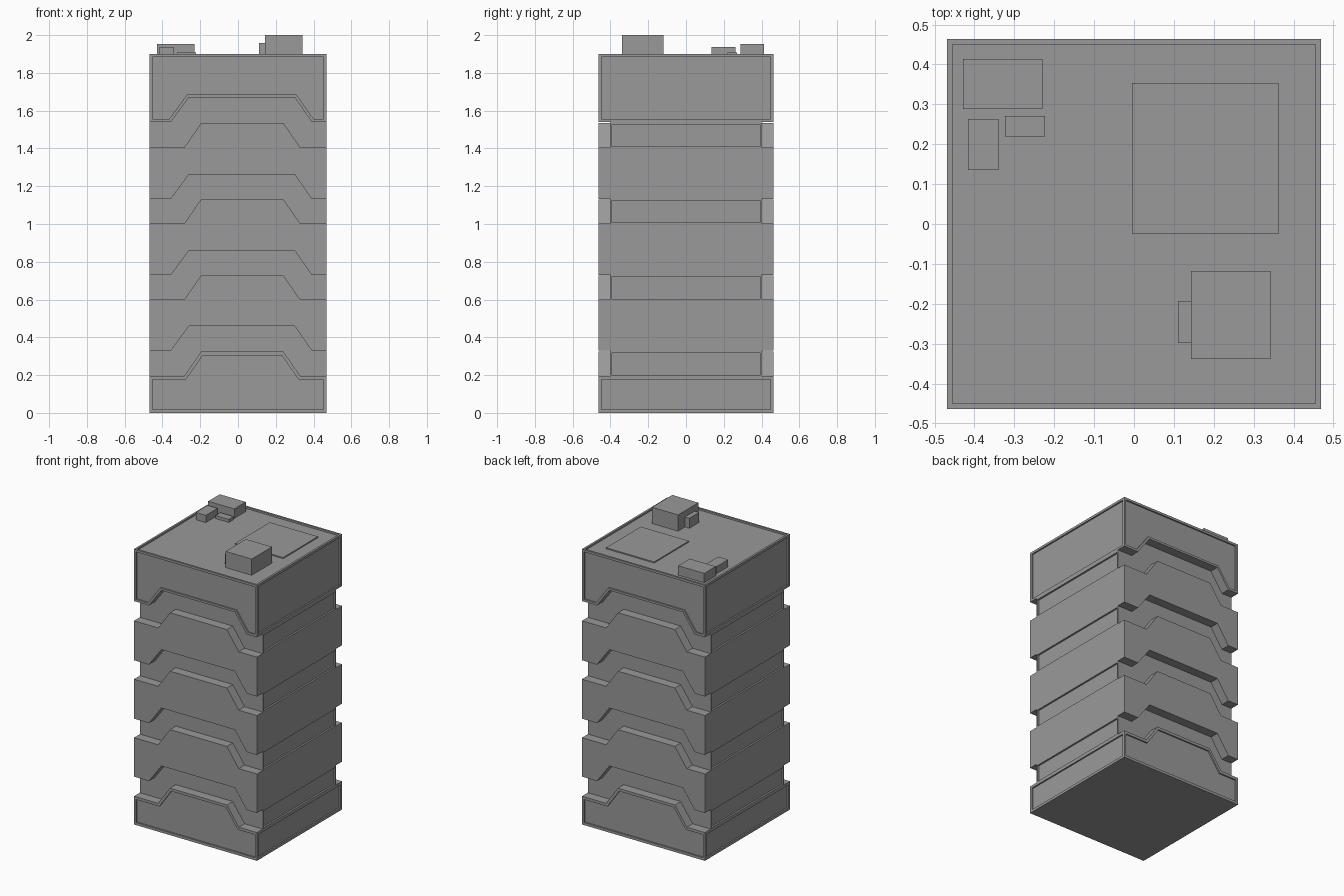
import bpy, bmesh
from mathutils import Matrix

if "Cube" in bpy.data.objects:
    bpy.data.objects.remove(bpy.data.objects["Cube"])

HX, HY, TOP = 0.469, 0.4635, 1.9

grey = bpy.data.materials.new("dark_grey")
grey.diffuse_color = (0.32, 0.32, 0.32, 1)
grey.use_nodes = True
grey.node_tree.nodes["Principled BSDF"].inputs["Base Color"].default_value = grey.diffuse_color


def prism(bm, pts, y0, y1):
    """Extrude an x-z outline from y0 to y1."""
    a = [bm.verts.new((x, y0, z)) for x, z in pts]
    b = [bm.verts.new((x, y1, z)) for x, z in pts]
    bm.faces.new(a)
    bm.faces.new(b[::-1])
    for i in range(len(a)):
        j = (i + 1) % len(a)
        bm.faces.new((a[j], a[i], b[i], b[j]))


def block(bm, x0, x1, y0, y1, z0, z1):
    prism(bm, [(x0, z0), (x1, z0), (x1, z1), (x0, z1)], y0, y1)


def finish(bm, name):
    bmesh.ops.recalc_face_normals(bm, faces=bm.faces)
    me = bpy.data.meshes.new(name)
    bm.to_mesh(me)
    bm.free()
    me.materials.append(grey)
    ob = bpy.data.objects.new(name, me)
    bpy.context.scene.collection.objects.link(ob)
    return ob


def box(name, *dims):
    bm = bmesh.new()
    block(bm, *dims)
    return finish(bm, name)


tower = box("tower", -HX, HX, -HY, HY, 0, TOP)

# cutters for the front and right side; the other two are a half turn copy
cut = bmesh.new()
rise = 0.129
for lo, hi in ((0.195, 0.33), (0.599, 0.73), (1.002, 1.133), (1.405, 1.541)):
    # stepped groove across the facade
    groove = [(-0.6, lo), (-0.285, lo), (-0.195, lo + rise), (0.24, lo + rise), (0.33, lo), (0.6, lo),
              (0.6, hi), (0.39, hi), (0.30, hi + rise), (-0.26, hi + rise), (-0.355, hi), (-0.6, hi)]
    prism(cut, groove, -0.6, -0.4)
    # recessed side window strip
    block(cut, HX - 0.012, 0.6, -0.392, 0.392, lo + 0.005, lo + 0.122)

# framed panels of the lowest and highest bands
P, D = 0.453, 0.01
prism(cut, [(-P, 0.018), (P, 0.018), (P, 0.176), (0.321, 0.176), (0.231, 0.305),
            (-0.186, 0.305), (-0.276, 0.176), (-P, 0.176)], -0.6, -HY + D)
prism(cut, [(-P, 1.557), (-0.364, 1.557), (-0.269, 1.685), (0.309, 1.685), (0.399, 1.557),
            (P, 1.557), (P, 1.884), (-P, 1.884)], -0.6, -HY + D)
for z0, z1 in ((0.018, 0.176), (1.557, 1.884)):
    block(cut, HX - D, 0.6, -0.447, 0.447, z0, z1)

dup = bmesh.ops.duplicate(cut, geom=cut.verts[:] + cut.edges[:] + cut.faces[:])["geom"]
bmesh.ops.rotate(cut, verts=[g for g in dup if isinstance(g, bmesh.types.BMVert)],
                 matrix=Matrix.Rotation(3.14159265, 3, 'Z'))
# sunken roof deck inside the parapet
block(cut, -0.455, 0.455, -0.45, 0.45, 1.888, 2.0)
cutter = finish(cut, "tower_cutter")
cutter.hide_render = True

mod = tower.modifiers.new("carve", 'BOOLEAN')
mod.operation, mod.solver, mod.object = 'DIFFERENCE', 'EXACT', cutter
bpy.context.view_layer.objects.active = tower
tower.select_set(True)
bpy.ops.object.modifier_apply(modifier=mod.name)
bpy.data.objects.remove(cutter)

# rooftop parts
R = 1.885
box("roof_pad", -0.005, 0.362, -0.025, 0.354, R, 1.896)
box("stair_house", 0.143, 0.342, -0.339, -0.118, R, 2.0)
box("stair_house_vent", 0.11, 0.145, -0.299, -0.193, R, 1.957)
box("large_vent_unit", -0.429, -0.23, 0.288, 0.414, R, 1.953)
box("small_vent_unit", -0.416, -0.34, 0.135, 0.263, R, 1.938)
box("low_vent_unit", -0.324, -0.223, 0.219, 0.271, R, 1.909)
